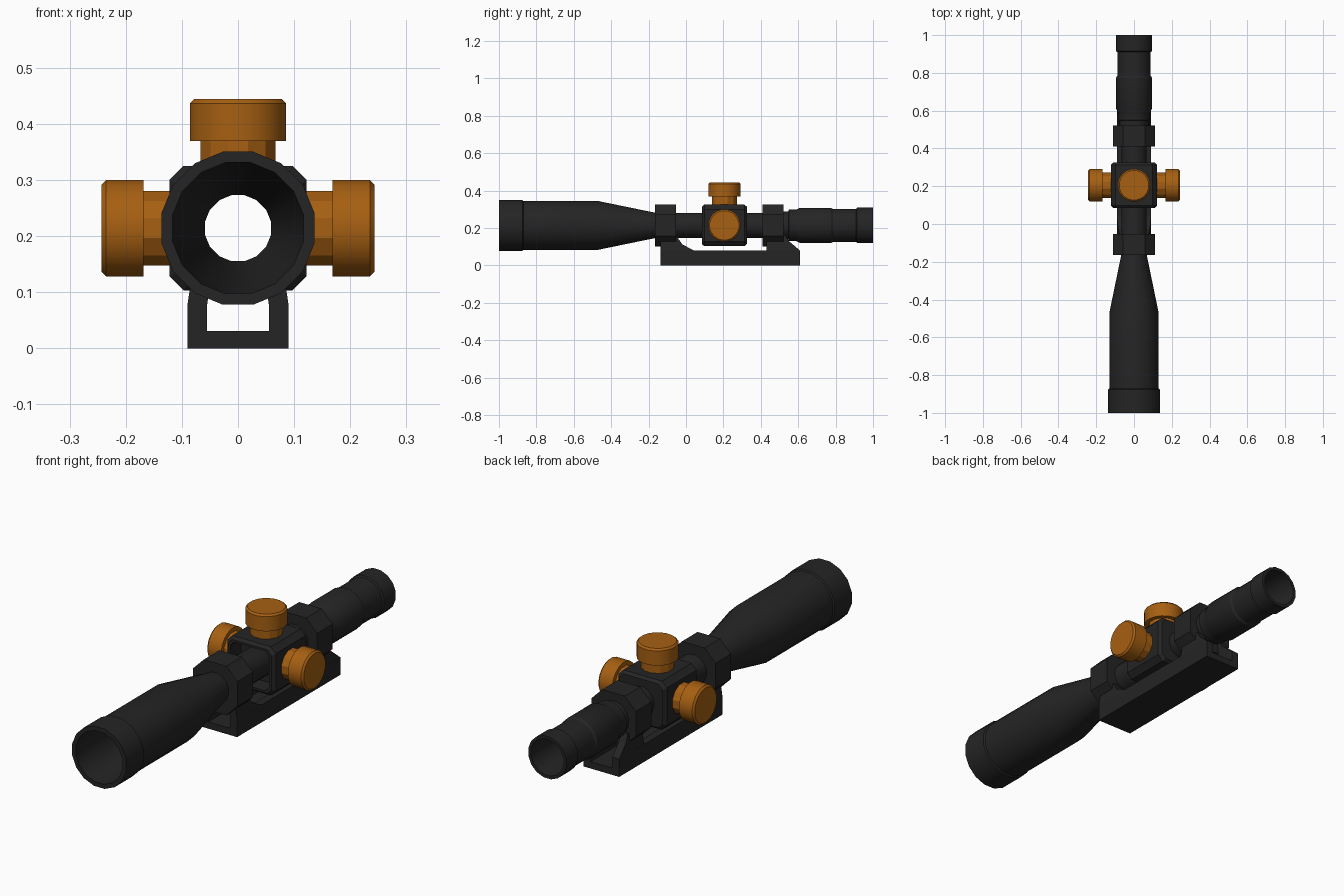
import bpy, bmesh, math
from mathutils import Matrix, Vector

if "Cube" in bpy.data.objects:
    bpy.data.objects.remove(bpy.data.objects["Cube"])

AXIS = 0.214      # height of the optical axis
TURRET_Y = 0.205


def material(name, rgb):
    m = bpy.data.materials.new(name)
    m.diffuse_color = (*rgb, 1)
    m.use_nodes = True
    m.node_tree.nodes["Principled BSDF"].inputs["Base Color"].default_value = m.diffuse_color
    return m


BLACK = material("matte black", (0.018, 0.018, 0.018))
ORANGE = material("burnt orange", (0.38, 0.115, 0.006))


def finish(name, bm, mat, matrix=Matrix(), smooth=30):
    bmesh.ops.recalc_face_normals(bm, faces=bm.faces)
    me = bpy.data.meshes.new(name)
    bm.to_mesh(me)
    bm.free()
    me.transform(matrix)
    me.materials.append(mat)
    ob = bpy.data.objects.new(name, me)
    bpy.context.collection.objects.link(ob)
    if smooth:
        bpy.ops.object.select_all(action='DESELECT')
        ob.select_set(True)
        bpy.context.view_layer.objects.active = ob
        bpy.ops.object.shade_smooth_by_angle(angle=math.radians(smooth))
    return ob


def circle(y, r, n=16, shift=0.0):
    return [Vector((r * math.cos((i + shift) * math.tau / n), y,
                    r * math.sin((i + shift) * math.tau / n))) for i in range(n)]


def chamfered(y, w, h, c):
    """Chamfered rectangle with edge midpoints: 16 points matching circle()."""
    corners = [(w, h - c), (w - c, h), (c - w, h), (-w, h - c),
               (-w, c - h), (c - w, -h), (w - c, -h), (w, c - h)]
    pts = []
    for i in range(8):
        a, b = Vector(corners[i - 1]), Vector(corners[i])
        pts += [(a + b) / 2, b]
    return [Vector((p.x, y, p.y)) for p in pts]


def loft(name, loops, mat, matrix, closed=True, smooth=30):
    """Skin a row of loops; closed joins last to first, otherwise ends are capped."""
    bm = bmesh.new()
    rows = [[bm.verts.new(p) for p in lp] for lp in loops]
    n = len(rows[0])
    for k in range(len(rows) - (0 if closed else 1)):
        a, b = rows[k], rows[(k + 1) % len(rows)]
        for i in range(n):
            j = (i + 1) % n
            bm.faces.new((a[i], a[j], b[j], b[i]))
    if not closed:
        bm.faces.new(rows[0])
        bm.faces.new(rows[-1])
    return finish(name, bm, mat, matrix, smooth)


def prism(name, pts, vec, mat):
    bm = bmesh.new()
    f = bm.faces.new([bm.verts.new(p) for p in pts])
    ext = bmesh.ops.extrude_face_region(bm, geom=[f])
    moved = [g for g in ext['geom'] if isinstance(g, bmesh.types.BMVert)]
    bmesh.ops.translate(bm, verts=moved, vec=vec)
    if f.is_valid and not any(len(e.link_faces) == 1 for e in f.edges):
        pass
    else:
        bm.faces.new([v for v in f.verts]) if not f.is_valid else None
    return finish(name, bm, mat, smooth=0)


ON_AXIS = Matrix.Translation((0, 0, AXIS))

# Hollow scope tube: outer profile, then back through the bore
tube = [(-1, .139), (-.875, .139), (-.87, .133), (-.47, .133), (-.16, .068),
        (.545, .068), (.55, .086), (.59, .086), (.61, .096), (.775, .096),
        (.785, .090), (.91, .090), (.915, .097), (1, .097),
        (1, .083), (.64, .080), (.54, .060), (-.16, .060), (-.47, .112), (-1, .119)]
loft("scope_tube", [circle(y, r, 16, 0.5) for y, r in tube], BLACK, ON_AXIS)

# Thin collar behind the rear ring
loft("rear_collar", [circle(y, r, 16, 0.5) for y, r in
     [(.52, .066), (.52, .077), (.56, .077), (.56, .066)]], BLACK, ON_AXIS)

# Turret housing: chamfered box, recessed at the front, bored through
loft("turret_housing", [
    chamfered(.085, .110, .100, .022), chamfered(.098, .122, .111, .025),
    chamfered(.312, .122, .111, .025), chamfered(.325, .110, .100, .022),
    circle(.325, .064), circle(.16, .064),
    chamfered(.16, .098, .090, .02), chamfered(.085, .098, .090, .02)],
    BLACK, ON_AXIS, smooth=0)

# Two octagonal clamp rings
for name, y in (("front_ring", -.165), ("rear_ring", .41)):
    loft(name, [chamfered(y, .112, .112, .055), chamfered(y + .112, .112, .112, .055),
                circle(y + .112, .064), circle(y, .064)], BLACK, ON_AXIS, smooth=0)

# Turrets: top, left and right, each a 12-sided neck and a bevelled cap
base = Matrix.Translation((0, TURRET_Y, AXIS))
turrets = (("top", Matrix.Rotation(math.pi / 2, 4, 'X'), -.013),
           ("right", Matrix.Rotation(-math.pi / 2, 4, 'Z'), 0),
           ("left", Matrix.Rotation(math.pi / 2, 4, 'Z'), 0))
for side, rot, d in turrets:
    loft(side + "_turret_neck", [circle(.103, .069, 12, .5), circle(.172 + d, .069, 12, .5)],
         ORANGE, base @ rot, closed=False, smooth=0)
    cap = [(.168 + d, .087), (.235 + d, .087), (.243 + d, .079)]
    loft(side + "_turret_cap", [circle(y, r, 20, .5) for y, r in cap],
         ORANGE, base @ rot, closed=False)

# Mount base: U-shaped channel along y
half = [(.09, 0), (.09, .08), (.055, .08), (.055, .031)]
section = half + [(-x, z) for x, z in reversed(half)]
prism("mount_base", [Vector((x, -.135, z)) for x, z in section], (0, .745, 0), BLACK)

# Mount legs: side plates leaning slightly inward up to the rings
front_leg = [(-.135, .078), (.045, .078), (-.02, .113), (-.055, .163), (-.135, .163)]
rear_leg = [(.43, .078), (.61, .078), (.595, .092), (.55, .13), (.53, .163), (.43, .163)]
for name, outline in (("front_leg", front_leg), ("rear_leg", rear_leg)):
    for side, s in (("right", 1), ("left", -1)):
        pts = [Vector((s * (.09 - .15 * (z - .078)), y, z)) for y, z in outline]
        prism(f"{side}_{name}", pts, (-s * .035, 0, 0), BLACK)
